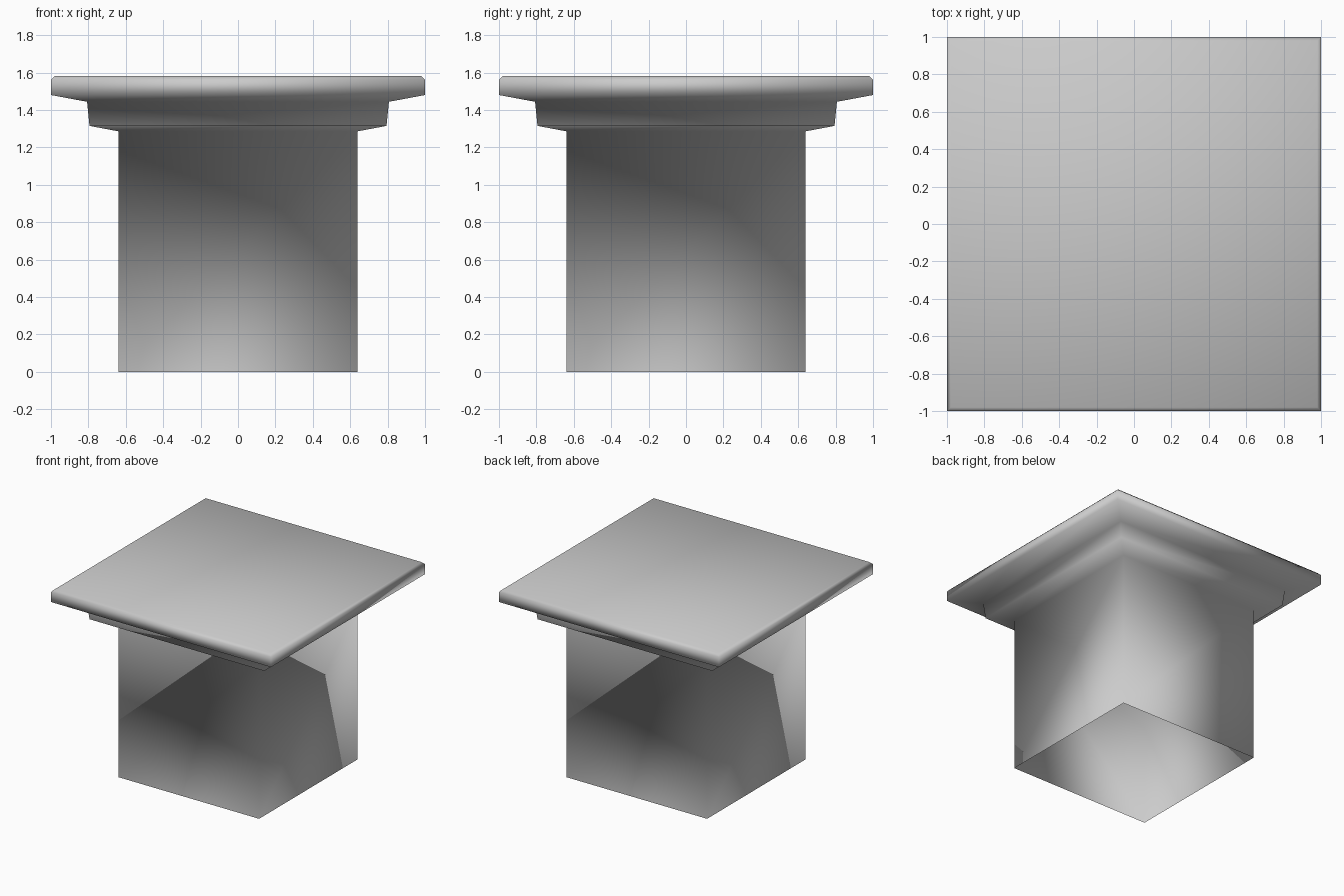
import bpy
import bmesh

cube = bpy.data.objects.get("Cube")
if cube:
    bpy.data.objects.remove(cube, do_unlink=True)

# Single stone colour
stone = bpy.data.materials.new("grey stone")
stone.use_nodes = True
colour = (0.6, 0.6, 0.6, 1)
stone.diffuse_color = colour
stone.node_tree.nodes["Principled BSDF"].inputs["Base Color"].default_value = colour

# Half width and height of each square section, bottom to top
PROFILE = [
    (0.64, 0.0), (0.64, 1.286),      # shaft
    (0.794, 1.315), (0.807, 1.444),  # lower step
    (1.0, 1.48), (1.0, 1.562),       # slab
    (0.98, 1.582),                   # bevelled rim
]
CORNERS = [(-1, -1), (1, -1), (1, 1), (-1, 1)]


def square_pillar(name, profile, material):
    """Bridge square sections into a shell, capped on top and open below."""
    bm = bmesh.new()
    rings = [[bm.verts.new((x * r, y * r, z)) for x, y in CORNERS]
             for r, z in profile]
    for low, high in zip(rings, rings[1:]):
        for i in range(4):
            j = (i + 1) % 4
            bm.faces.new((low[i], low[j], high[j], high[i]))
    bm.faces.new(rings[-1])
    # Soft shading runs across every edge
    for face in bm.faces:
        face.smooth = True
    mesh = bpy.data.meshes.new(name)
    bm.to_mesh(mesh)
    bm.free()
    mesh.materials.append(material)
    obj = bpy.data.objects.new(name, mesh)
    bpy.context.collection.objects.link(obj)
    return obj


square_pillar("pillar_with_capital", PROFILE, stone)
